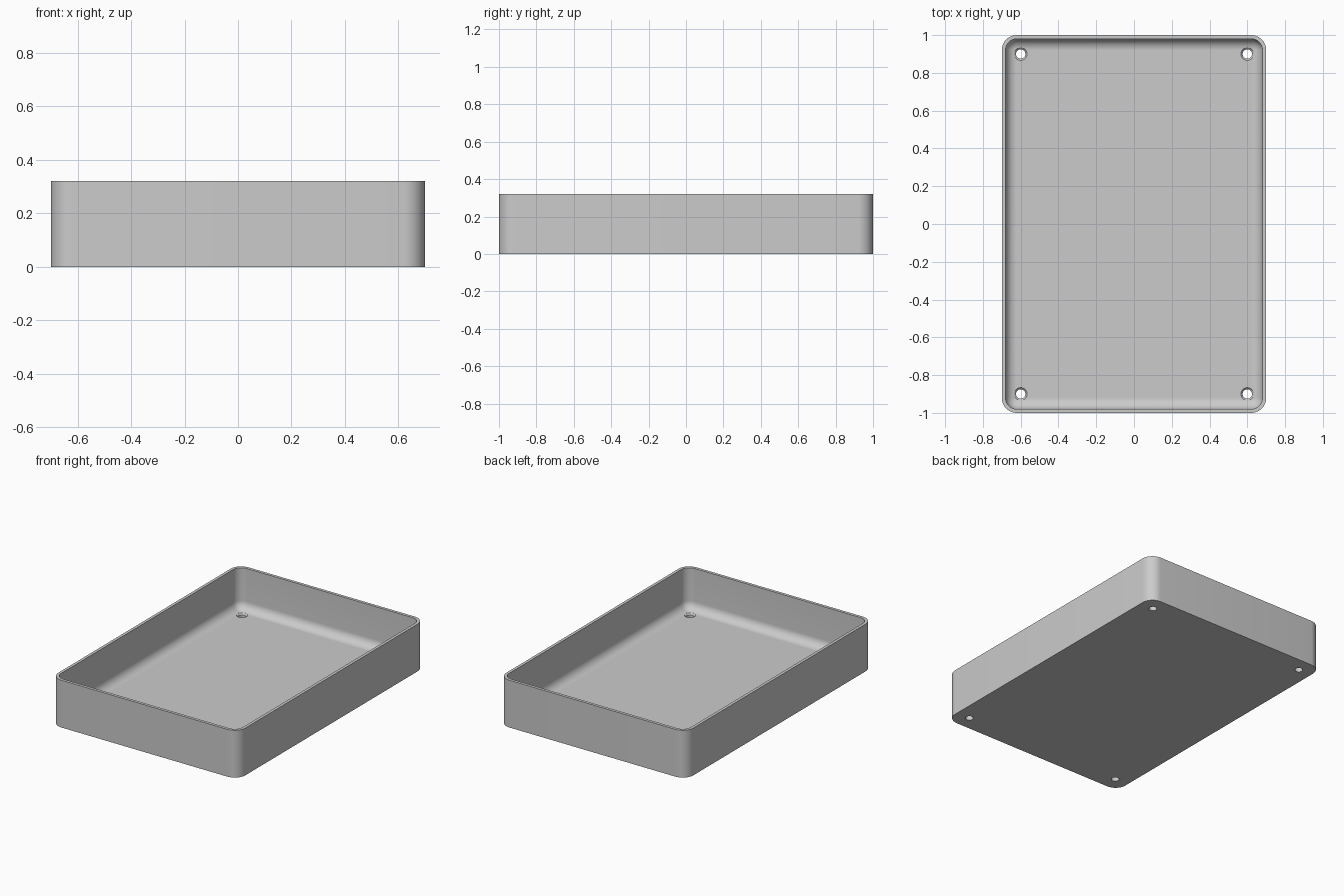
import bpy
import bmesh
from math import sin, cos, pi, radians

cube = bpy.data.objects.get("Cube")
if cube:
    bpy.data.objects.remove(cube, do_unlink=True)

HALF_X, HALF_Y, HEIGHT = 0.70, 1.00, 0.32
WALL, FLOOR, CORNER, FILLET = 0.02, 0.04, 0.08, 0.058
STEPS = 10

grey = bpy.data.materials.new("light grey")
grey.use_nodes = True
grey.diffuse_color = (0.6, 0.6, 0.6, 1)
grey.node_tree.nodes["Principled BSDF"].inputs["Base Color"].default_value = (0.6, 0.6, 0.6, 1)


def ring(bm, inset, z):
    """Rounded rectangle loop, moved inwards by inset."""
    r = CORNER - inset
    verts = []
    for k, (sx, sy) in enumerate([(1, 1), (-1, 1), (-1, -1), (1, -1)]):
        for i in range(STEPS + 1):
            a = (k + i / STEPS) * pi / 2
            verts.append(bm.verts.new((sx * (HALF_X - CORNER) + r * cos(a),
                                       sy * (HALF_Y - CORNER) + r * sin(a), z)))
    return verts


def lathe(name, profile, sides=32):
    """Closed turned solid from (radius, z) pairs, listed from the bottom up."""
    bm = bmesh.new()
    loops = [[bm.verts.new((r * cos(2 * pi * i / sides), r * sin(2 * pi * i / sides), z))
              for i in range(sides)] for r, z in profile]
    skin(bm, loops)
    return finish(bm, name)


def skin(bm, loops):
    """Join successive loops with quads and cap both ends."""
    n = len(loops[0])
    for a, b in zip(loops, loops[1:]):
        for i in range(n):
            j = (i + 1) % n
            bm.faces.new((a[i], a[j], b[j], b[i]))
    bm.faces.new(loops[0][::-1])
    bm.faces.new(loops[-1])


def finish(bm, name):
    bmesh.ops.recalc_face_normals(bm, faces=bm.faces)
    mesh = bpy.data.meshes.new(name)
    bm.to_mesh(mesh)
    bm.free()
    mesh.materials.append(grey)
    obj = bpy.data.objects.new(name, mesh)
    bpy.context.collection.objects.link(obj)
    return obj


# Tray shell: outer wall, rim, inner wall, floor fillet
bm = bmesh.new()
loops = [ring(bm, 0, 0), ring(bm, 0, HEIGHT), ring(bm, WALL, HEIGHT)]
for i in range(STEPS + 1):
    a = i / STEPS * pi / 2
    loops.append(ring(bm, WALL + FILLET * (1 - cos(a)), FLOOR + FILLET * (1 - sin(a))))
skin(bm, loops)
tray = finish(bm, "tray")

# Countersunk screw holes in the four floor corners
for sx in (-1, 1):
    for sy in (-1, 1):
        cutter = lathe("hole_cutter", [(0.025, -0.05), (0.025, FLOOR - 0.009),
                                       (0.034, FLOOR), (0.034, FLOOR + 0.05)])
        cutter.location = (sx * 0.6, sy * 0.9, 0)
        cutter.hide_render = True
        cutter.hide_set(True)
        cut = tray.modifiers.new("screw_hole", 'BOOLEAN')
        cut.operation = 'DIFFERENCE'
        cut.solver = 'EXACT'
        cut.object = cutter

# Bake the holes, then drop the cutters
bpy.context.view_layer.update()
baked = bpy.data.meshes.new_from_object(tray.evaluated_get(bpy.context.evaluated_depsgraph_get()))
tray.modifiers.clear()
tray.data = baked
for obj in [o for o in bpy.data.objects if o.name.startswith("hole_cutter")]:
    bpy.data.objects.remove(obj, do_unlink=True)

bpy.ops.object.select_all(action='DESELECT')
tray.select_set(True)
bpy.context.view_layer.objects.active = tray
bpy.ops.object.shade_smooth_by_angle(angle=radians(30))
